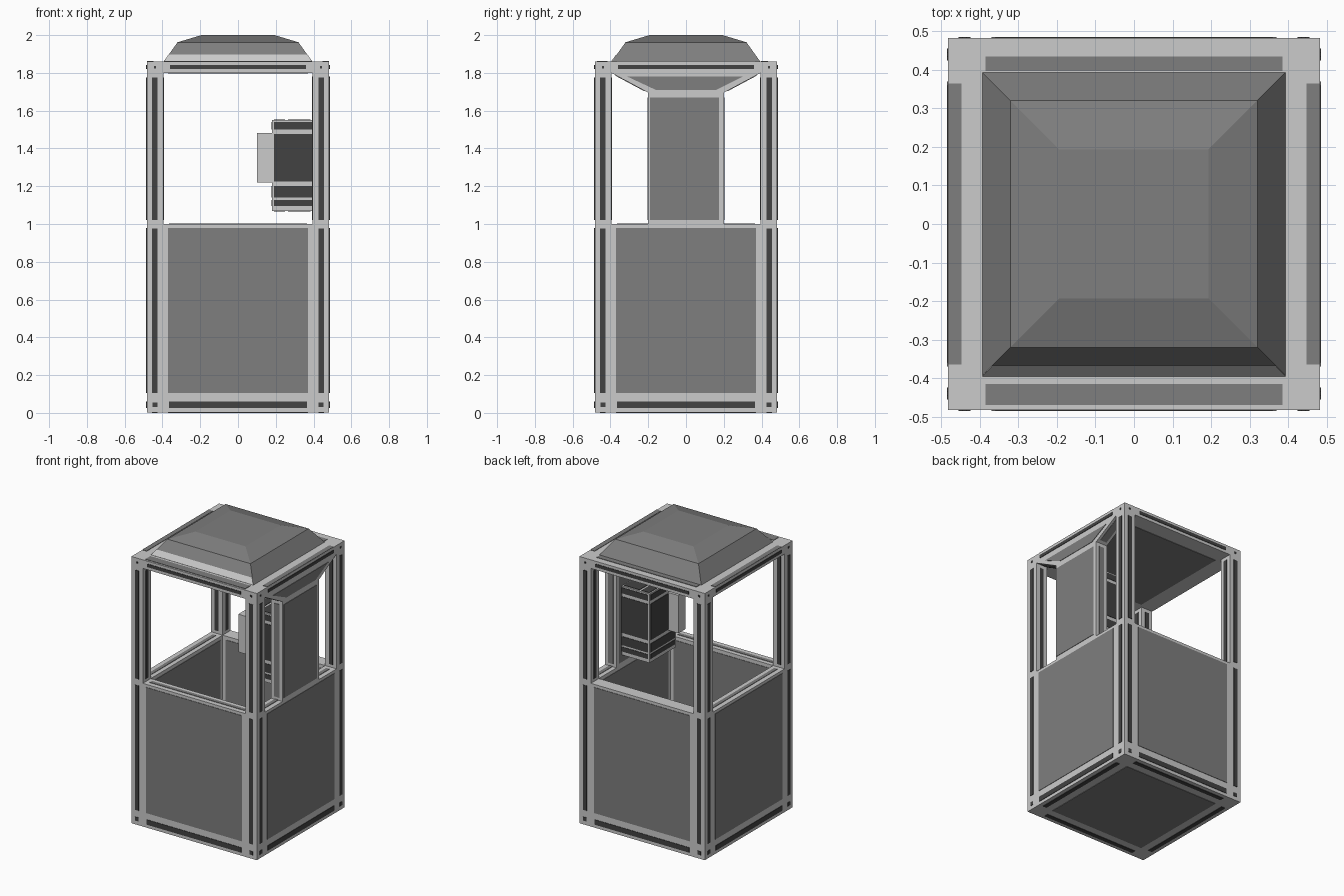
import bpy, bmesh
from mathutils import Vector

if "Cube" in bpy.data.objects:
    bpy.data.objects.remove(bpy.data.objects["Cube"])


def material(name, v):
    m = bpy.data.materials.new(name)
    m.diffuse_color = (v, v, v, 1)
    m.use_nodes = True
    m.node_tree.nodes["Principled BSDF"].inputs["Base Color"].default_value = m.diffuse_color
    return m


LIGHT = material("light grey", 0.60)
MID = material("mid grey", 0.21)
DARK = material("dark grey", 0.055)
O, I = 0.483, 0.395          # outer and inner half widths of the frame
T = 0.003                    # thickness of painted plates


def make(name, verts, faces, mat):
    me = bpy.data.meshes.new(name)
    me.from_pydata([tuple(v) for v in verts], [], faces)
    bm = bmesh.new()
    bm.from_mesh(me)
    bmesh.ops.recalc_face_normals(bm, faces=bm.faces)
    bm.to_mesh(me)
    bm.free()
    me.materials.append(mat)
    ob = bpy.data.objects.new(name, me)
    bpy.context.collection.objects.link(ob)
    return ob


def rings(name, loops, mat):
    """Closed solid lofted through equal loops of points."""
    n = len(loops[0])
    verts = [p for l in loops for p in l]
    faces = [list(range(n)), [len(verts) - n + i for i in range(n)]]
    for k in range(len(loops) - 1):
        for i in range(n):
            j = (i + 1) % n
            faces.append([k * n + i, k * n + j, k * n + n + j, k * n + n + i])
    return make(name, verts, faces, mat)


def box(name, x0, x1, y0, y1, z0, z1, mat):
    sq = lambda z: [(x0, y0, z), (x1, y0, z), (x1, y1, z), (x0, y1, z)]
    return rings(name, [sq(z0), sq(z1)], mat)


def plate(name, pts, out, mat):
    """Thin painted plate standing just proud of a surface."""
    out = Vector(out).normalized() * T
    return rings(name, [[Vector(p) for p in pts], [Vector(p) + out for p in pts]], mat)


def wall_plate(name, side, d, u0, u1, z0, z1, mat, inward=False):
    """Plate on a wall at distance d; side 0..3 = front, right, back, left."""
    n = [(0, -1), (1, 0), (0, 1), (-1, 0)][side]
    t = (-n[1], n[0])
    pts = [(n[0] * d + t[0] * u, n[1] * d + t[1] * u, z)
           for u, z in ((u0, z0), (u1, z0), (u1, z1), (u0, z1))]
    s = -1 if inward else 1
    plate(name, pts, (n[0] * s, n[1] * s, 0), mat)


def flat_plate(name, side, d0, d1, u, z, mat, up=1):
    """Horizontal stripe lying along one side."""
    n = [(0, -1), (1, 0), (0, 1), (-1, 0)][side]
    t = (-n[1], n[0])
    pts = [(n[0] * d + t[0] * k, n[1] * d + t[1] * k, z)
           for d, k in ((d0, -u), (d1, -u), (d1, u), (d0, u))]
    plate(name, pts, (0, 0, up), mat)


# Corner posts with stripes on their inner faces
for sx in (-1, 1):
    for sy in (-1, 1):
        xs, ys = sorted((sx * I, sx * O)), sorted((sy * I, sy * O))
        box("corner_post", *xs, *ys, T, 1.86, LIGHT)
        for z0, z1 in ((0.10, 0.975), (1.02, 1.775)):
            if z0 < 1:
                continue
            a, b = sorted((sx * 0.425, sx * 0.455))
            plate("post_inner_stripe", [(a, sy * I, z0), (b, sy * I, z0), (b, sy * I, z1),
                                        (a, sy * I, z1)], (0, -sy, 0), DARK)
            a, b = sorted((sy * 0.425, sy * 0.455))
            plate("post_inner_stripe", [(sx * I, a, z0), (sx * I, b, z0), (sx * I, b, z1),
                                        (sx * I, a, z1)], (-sx, 0, 0), DARK)

# Lower walls, beams and outside stripes on each side
for s, label in enumerate(("front", "right", "back", "left")):
    for nm, z0, z1 in (("lower_wall", T, 1.0), ("top_beam", 1.80, 1.86)):
        sg = 1 if s in (1, 2) else -1
        a, b = sorted((sg * I, sg * O))
        if s in (0, 2):
            box(label + "_" + nm, -I, I, a, b, z0, z1, LIGHT)
        else:
            box(label + "_" + nm, a, b, -I, I, z0, z1, LIGHT)
    wall_plate(label + "_panel", s, O, -0.37, 0.37, 0.105, 0.98, MID)
    wall_plate(label + "_inner_panel", s, I, -0.37, 0.37, 0.12, 0.975, MID, True)
    wall_plate(label + "_base_stripe", s, O, -0.365, 0.365, 0.025, 0.06, DARK)
    wall_plate(label + "_top_stripe", s, O, -0.36, 0.36, 1.82, 1.842, DARK)
    for k in (-1, 1):
        for z0, z1 in ((0.105, 0.975), (1.02, 1.775)):
            wall_plate("post_stripe", s, O, k * 0.44 - 0.015, k * 0.44 + 0.015, z0, z1, DARK)
        for z, r in ((0.043, 0.013), (1.83, 0.006)):
            wall_plate("corner_stud", s, O, k * 0.44 - r, k * 0.44 + r, z - r, z + r, DARK)
    # stripes on sill and underside
    if s != 2:
        flat_plate(label + "_sill_stripe", s, 0.425, 0.45, 0.365, 1.0, MID)
    flat_plate(label + "_underside_stripe", s, 0.425, 0.455, 0.365, T, DARK, -1)

# Floor and ceiling
box("floor", -I, I, -I, I, T, 0.09, LIGHT)
box("floor_panel", -0.37, 0.37, -0.37, 0.37, 0.09, 0.093, MID)
box("floor_underside", -0.37, 0.37, -0.37, 0.37, 0, T, MID)
box("ceiling", -I, I, -I, I, 1.80, 1.86, LIGHT)
box("ceiling_panel", -0.37, 0.37, -0.37, 0.37, 1.797, 1.80, MID)

# Stripes on the top of the frame
flat_plate("frame_top_front", 0, 0.415, 0.47, 0.385, 1.86, MID)
flat_plate("frame_top_back", 2, 0.397, 0.435, 0.385, 1.86, MID)
for s in (1, 3):
    flat_plate("frame_top_side", s, 0.448, 0.482, 0.365, 1.86, MID)

# Stepped hip roof
sq = lambda r, z: [(-r, -r, z), (r, -r, z), (r, r, z), (-r, r, z)]
rings("roof", [sq(0.393, 1.86), sq(0.32, 1.962), sq(0.193, 2.0)], MID)
plate("roof_front_edge", [(-0.393, -0.393, 1.86), (0.393, -0.393, 1.86),
                          (0.368, -0.368, 1.895), (-0.368, -0.368, 1.895)],
      (0, -0.8, 0.57), LIGHT)

# Backboard on the right side, flaring out at the top
prof = [(-0.2, 1.0), (0.2, 1.0), (0.2, 1.695), (I, 1.8), (-I, 1.8), (-0.2, 1.695)]
rings("backboard", [[(x, y, z) for y, z in prof] for x in (I, O)], LIGHT)
for x, inward in ((O, False), (I, True)):
    wall_plate("backboard_panel", 1, x, -0.19, 0.175, 1.02, 1.67, MID, inward)
    n = -1 if inward else 1
    plate("backboard_flare_panel", [(x, -0.16, 1.71), (x, 0.16, 1.71), (x, 0.30, 1.78),
                                    (x, -0.31, 1.78)], (n, 0, 0), MID)
for k in (-1, 1):
    plate("backboard_edge", [(0.42, k * 0.2, 1.02), (0.46, k * 0.2, 1.02),
                             (0.46, k * 0.2, 1.67), (0.42, k * 0.2, 1.67)], (0, k, 0), MID)
    plate("flare_underside", [(0.415, k * 0.22, 1.706), (0.465, k * 0.22, 1.706),
                              (0.465, k * 0.375, 1.789), (0.415, k * 0.375, 1.789)],
          (0, k * 0.47, -0.88), MID)

# Telephone unit with dark bands, and its handset
P = 0.145
box("phone_body", 0.18, I, -P, P, 1.07, 1.55, LIGHT)
for z0, z1 in ((1.095, 1.127), (1.14, 1.20), (1.225, 1.477), (1.50, 1.54)):
    for k in (-1, 1):
        plate("phone_side_band", [(0.19, k * P, z0), (I, k * P, z0), (I, k * P, z1),
                                  (0.19, k * P, z1)], (0, k, 0), DARK)
    plate("phone_front_band", [(0.18, -0.133, z0), (0.18, 0.133, z0), (0.18, 0.133, z1),
                               (0.18, -0.133, z1)], (-1, 0, 0), DARK)
for x0, x1 in ((0.19, 0.25), (0.265, 0.385)):
    for z, up in ((1.55, 1), (1.07, -1)):
        plate("phone_cap_band", [(x0, -0.133, z), (x1, -0.133, z), (x1, 0.133, z),
                                 (x0, 0.133, z)], (0, 0, up), DARK)
box("handset", 0.10, 0.18, -0.14, -0.06, 1.22, 1.483, LIGHT)
